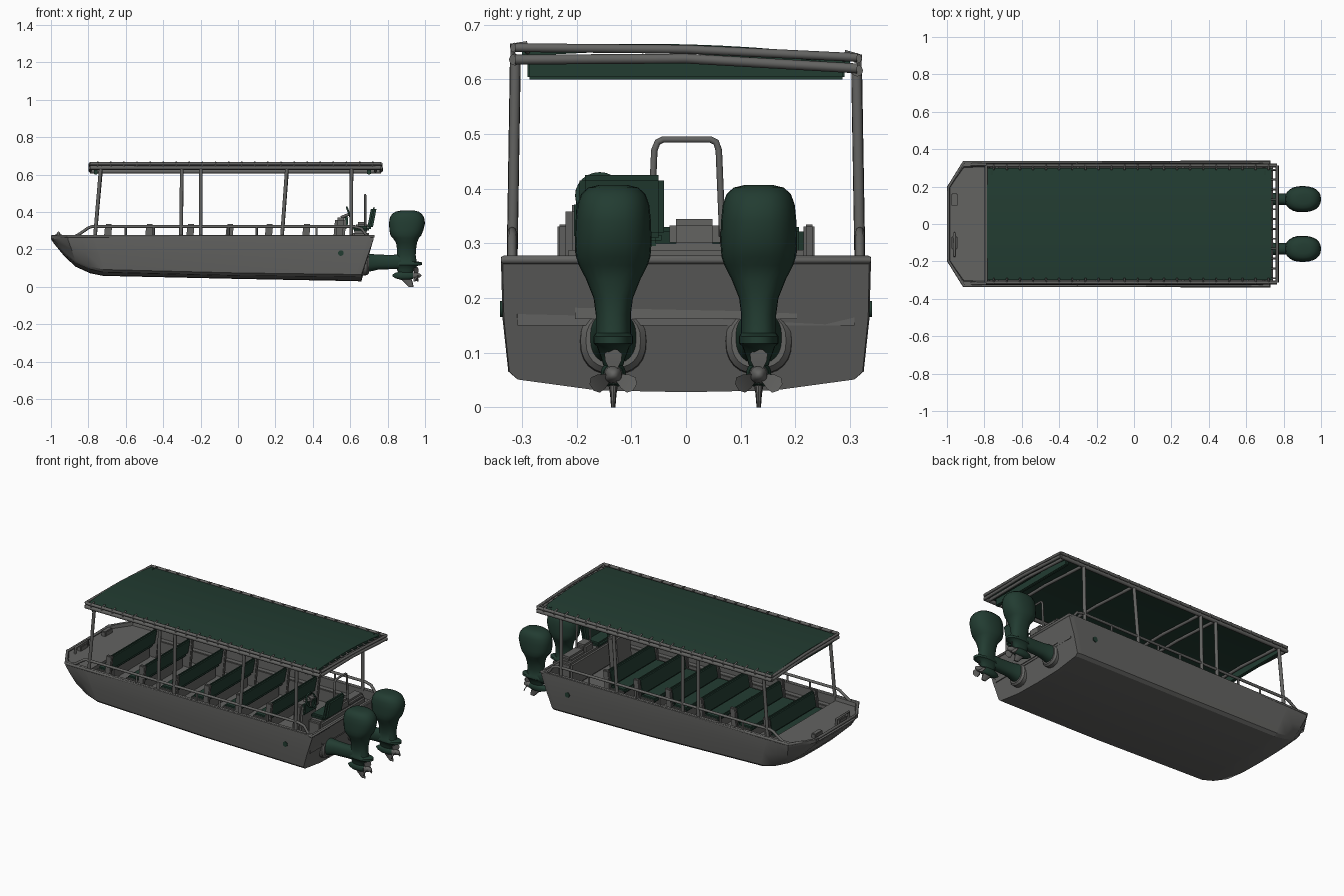
import bpy, bmesh, math
from mathutils import Vector, Matrix

if "Cube" in bpy.data.objects:
    bpy.data.objects.remove(bpy.data.objects["Cube"])


def material(name, rgb):
    m = bpy.data.materials.new(name)
    m.diffuse_color = (*rgb, 1)
    m.use_nodes = True
    m.node_tree.nodes["Principled BSDF"].inputs["Base Color"].default_value = m.diffuse_color
    return m


GREY = material("metal grey", (0.125, 0.125, 0.12))
GREEN = material("dark green", (0.016, 0.045, 0.031))


def finish(ob, mat, angle=35):
    ob.data.materials.clear()
    ob.data.materials.append(mat)
    bpy.ops.object.select_all(action='DESELECT')
    ob.select_set(True)
    bpy.context.view_layer.objects.active = ob
    bpy.ops.object.shade_smooth_by_angle(angle=math.radians(angle))
    return ob


def from_bmesh(name, bm, mat, angle=35):
    bmesh.ops.recalc_face_normals(bm, faces=bm.faces)
    me = bpy.data.meshes.new(name)
    bm.to_mesh(me)
    bm.free()
    ob = bpy.data.objects.new(name, me)
    bpy.context.collection.objects.link(ob)
    return finish(ob, mat, angle)


def loft(name, rings, mat, angle=35):
    bm = bmesh.new()
    vs = [[bm.verts.new(p) for p in r] for r in rings]
    n = len(rings[0])
    for a, b in zip(vs, vs[1:]):
        for i in range(n):
            j = (i + 1) % n
            bm.faces.new((a[i], a[j], b[j], b[i]))
    bm.faces.new(vs[0])
    bm.faces.new(vs[-1])
    return from_bmesh(name, bm, mat, angle)


def box(name, lo, hi, mat, lean=0, bevel=0.004):
    """Box from corner to corner; lean moves the top along x."""
    bm = bmesh.new()
    bmesh.ops.create_cube(bm, size=1)
    for v in bm.verts:
        top = v.co.z > 0
        v.co = Vector([(lo[i] + hi[i]) / 2 + v.co[i] * (hi[i] - lo[i]) for i in range(3)])
        v.co.x += lean if top else 0
    bmesh.ops.bevel(bm, geom=bm.edges[:], offset=bevel, segments=2, affect='EDGES')
    return from_bmesh(name, bm, mat)


def tube(name, pts, r, mat=GREY, closed=False):
    cu = bpy.data.curves.new(name, 'CURVE')
    cu.dimensions = '3D'
    cu.bevel_depth, cu.bevel_resolution, cu.use_fill_caps = r, 2, True
    s = cu.splines.new('POLY')
    s.points.add(len(pts) - 1)
    for p, c in zip(s.points, pts):
        p.co = (*c, 1)
    s.use_cyclic_u = closed
    ob = bpy.data.objects.new(name, cu)
    bpy.context.collection.objects.link(ob)
    bpy.ops.object.select_all(action='DESELECT')
    ob.select_set(True)
    bpy.context.view_layer.objects.active = ob
    bpy.ops.object.convert(target='MESH')
    return finish(bpy.context.view_layer.objects.active, mat, 50)


# Hull with open cockpit: top x, bottom x, top half width, chine half width, keel z, chine z, floor z
stations = [
    (-1.00, -0.99, .200, .190, .238, .243, .255),
    (-0.955, -0.93, .268, .245, .165, .180, .255),
    (-0.91, -0.87, .332, .285, .108, .130, .255),
    (-0.84, -0.79, .334, .305, .072, .098, .255),
    (-0.775, -0.72, .335, .314, .058, .082, .255),
    (-0.77, -0.715, .335, .314, .058, .082, .150),
    (0.0, 0.0, .338, .323, .042, .064, .150),
    (0.695, 0.63, .338, .325, .030, .056, .150),
    (0.70, 0.635, .338, .325, .030, .056, .268),
    (0.725, 0.66, .335, .323, .028, .055, .268)]
rings = []
for xt, xb, wt, wb, kz, cz, fz in stations:
    half = [(xb, wb * .5, kz + (cz - kz) * .12), (xb, wb * .95, cz - .004), (xb, wb, cz + .01),
            ((xt + xb) / 2, (wt + wb) / 2 + .004, (cz + .27) / 2), (xt, wt, .255), (xt, wt, .275),
            (xt, wt - .025, .275), (xt, wt - .03, fz)]
    rings.append([(xb, 0, kz)] + half + [(xt, 0, fz)] + [(x, -y, z) for x, y, z in reversed(half)])
loft("hull", rings, GREY, 30)

# Rounded gunwale and bow rim
rim = [(-0.91, .330), (0.725, .333)]
loop = [(-1 + .008, .197)] + rim
tube("gunwale_rim", [(x, y, .27) for x, y in loop] + [(x, -y, .27) for x, y in reversed(loop)], .008, GREY, True)

# Bow deck fittings
for y in (.13, -.10):
    box("bow_cleat", (-.975, y - .035, .255), (-.945, y + .035, .285), GREY)
tube("bow_hand_bar", [(-.96, -.17, .255), (-.96, -.17, .29), (-.96, -.05, .29), (-.96, -.05, .255)], .007)


# Bench seats with grey end frames
for x in (-.72, -.50, -.28, -.07, .14, .34):
    box("bench_base", (x - .06, -.20, .15), (x - .005, .20, .215), GREY)
    box("bench_seat", (x - .085, -.215, .215), (x + .01, .215, .24), GREEN, 0, .008)
    box("bench_back", (x, -.215, .235), (x + .022, .215, .33), GREEN, .018, .008)
    for s in (-1, 1):
        box("bench_end", (x - .008, s * .225 - .01, .15), (x + .03, s * .225 + .01, .335), GREY, .018)
        box("bench_side_panel", (x - .085, s * .222 - .006, .15), (x + .01, s * .222 + .006, .235), GREY)

# Side lockers along the hull walls
for s in (-1, 1):
    box("side_ledge", (-.76, s * .295 - .018, .15), (.69, s * .295 + .018, .225), GREY)

# Stern bench, helm console, wheel and helm seat
box("stern_locker", (.61, -.215, .15), (.70, .215, .30), GREY, 0, .012)
box("stern_locker_top", (.63, -.03, .29), (.70, .06, .345), GREY, 0, .012)
box("stern_side_box", (.63, .05, .29), (.70, .20, .325), GREY, 0, .012)
box("helm_console", (.50, -.22, .15), (.56, -.07, .37), GREY, .02, .012)
box("console_panel", (.565, -.205, .31), (.585, -.09, .375), GREEN, .005)
box("helm_seat_cushion", (.61, -.19, .295), (.70, -.045, .325), GREEN, 0, .01)
box("helm_seat_back", (.69, -.195, .31), (.72, -.04, .425), GREEN, .022, .01)
wheel = Matrix.Translation((.595, -.158, .388)) @ Matrix.Rotation(math.radians(-20), 4, 'Y')
circle = [(0, .04 * math.cos(a), .04 * math.sin(a)) for a in [k * math.tau / 24 for k in range(24)]]
tube("steering_wheel", [wheel @ Vector(p) for p in circle], .005, GREEN, True)
for k in (0, 8, 16):
    tube("wheel_spoke", [wheel @ Vector((0, 0, 0)), wheel @ Vector(circle[k])], .004)
tube("steering_column", [wheel @ Vector((0, 0, 0)), (.55, -.158, .37)], .008)
hoop = [(-.066, .28), (-.058, .47), (-.052, .485), (-.042, .49), (.045, .49), (.055, .485), (.06, .47), (.068, .28)]
tube("stern_hoop", [(.68, y, z) for y, z in hoop], .006)

# Side rails and canopy posts
for s in (-1, 1):
    y = s * .318
    tube("side_rail", [(-.87, y, .27), (-.85, y, .28), (-.80, y, .315), (-.78, y, .322), (.62, y, .322),
                       (.66, y, .312), (.69, y, .27)], .008)
    for x in (-.60, -.45, -.05, .10, .42):
        tube("rail_stanchion", [(x, y, .27), (x, y, .322)], .006)
    for xb, xt in ((-.765, -.733), (-.305, -.30), (-.20, -.198), (.235, .262), (.605, .607)):
        tube("canopy_post", [(xb, y, .265), (xt, s * .312, .63 - s * .012)], .010)
    # Perimeter frame sides
    for z, r in ((.626, .011), (.648, .009)):
        tube("roof_side_tube", [(-.79, s * .313, z - s * .010), (.765, s * .313, z - s * .010)], r)
    for k in range(22):
        x = -.75 + k * .07
        tube("canopy_lashing", [(x, s * .29, .657 - s * .008), (x, s * .318, .652 - s * .01),
                                (x, s * .315, .625 - s * .01)], .005)


# Canopy cloth: gently crowned sheet, slightly tilted
def crown(y):
    return .664 - .016 * (y / .3) ** 2 - .025 * y


ys = [-.30 + .06 * k for k in range(11)]
loft("canopy", [[(x, y, crown(y)) for y in ys] + [(x, y, crown(y) - .014) for y in reversed(ys)]
                for x in (-.785, 0, .735)], GREEN)
for x in (-.77, .69):
    box("canopy_valance", (x, -.29, .600), (x + .02, .29, .645), GREEN)

# Roof cross tubes
for x in (-.79, -.733, -.30, -.198, .262, .607, .735, .765):
    tube("roof_cross_tube", [(x, -.313, .636), (x, 0, .638), (x, .313, .620)], .009)
for x in (-.79, .765):
    tube("roof_end_tube", [(x, -.313, .658), (x, 0, .655), (x, .313, .640)], .008)
for k in range(12):
    y = -.29 + k * .0527
    tube("roof_end_tie", [(.73, y, crown(y) - .006), (.768, y, .650 - .025 * y)], .005)


def oval(c, ra, rb, axis, n=24):
    """Ring of points: axis 'z' gives x/y radii, axis 'x' gives y/z radii; slightly squared."""
    out = []
    for k in range(n):
        a = k * math.tau / n
        u, v = [math.copysign(abs(t) ** .85, t) for t in (math.cos(a), math.sin(a))]
        d = (ra * u, rb * v, 0) if axis == 'z' else (0, ra * u, rb * v)
        out.append(Vector(c) + Vector(d))
    return out


# Twin outboard motors: z, x min, x max, half width
cowl = [(.07, .86, .93, .016), (.09, .85, .94, .022), (.112, .845, .96, .03), (.117, .835, .985, .036),
        (.130, .835, .985, .036), (.136, .85, .955, .032), (.17, .85, .95, .032), (.20, .85, .952, .036),
        (.235, .845, .957, .050), (.26, .828, .967, .063), (.275, .815, .98, .068), (.30, .81, .99, .070),
        (.34, .807, 1.0, .069), (.37, .812, .995, .066), (.39, .825, .982, .059), (.402, .845, .965, .046),
        (.407, .87, .945, .025)]
for yc in (-.133, .133):
    loft("motor_body", [oval(((a + b) / 2, yc, z), (b - a) / 2, w, 'z') for z, a, b, w in cowl], GREEN, 45)
    loft("motor_mount_arm", [oval((x, yc, z), ry, rz, 'x') for x, z, ry, rz in (
        (.66, .125, .055, .060), (.70, .128, .042, .048), (.75, .132, .032, .040),
        (.82, .132, .030, .038), (.88, .135, .028, .040))], GREEN, 45)
    loft("mount_flange", [oval((x, yc, .122), r, r, 'x') for x, r in ((.64, .064), (.69, .060), (.70, .05))], GREY)
    loft("gearcase", [oval((x, yc, .06), r, r, 'x') for x, r in (
        (.825, .004), (.84, .014), (.87, .023), (.91, .023), (.935, .018))], GREEN, 50)
    loft("propeller_hub", [oval((x, yc, .06), r, r, 'x') for x, r in (
        (.93, .017), (.955, .015), (.975, .009), (.98, .003))], GREY, 50)
    # Three twisted blades
    for k in range(3):
        turn = Matrix.Translation((.952, yc, .06)) @ Matrix.Rotation(k * math.tau / 3, 4, 'X')
        blade = []
        for r, w, tw in ((.008, .010, 50), (.025, .019, 40), (.038, .019, 32), (.046, .008, 28)):
            dx, dy = w * math.sin(math.radians(tw)), w * math.cos(math.radians(tw))
            blade.append([turn @ Vector(p) for p in (
                (-dx - .002, -dy, r), (-dx + .002, -dy, r), (dx + .002, dy, r), (dx - .002, dy, r))])
        loft("propeller_blade", blade, GREY)
    loft("skeg", [oval((x, yc, z), rx, ry, 'z', 12) for z, x, rx, ry in (
        (.05, .895, .03, .010), (.025, .91, .024, .006), (0, .925, .014, .004))], GREY)

# Round vents on the hull sides near the stern
for s in (-1, 1):
    bm = bmesh.new()
    bmesh.ops.create_cone(bm, cap_ends=True, segments=20, radius1=.015, radius2=.015, depth=.009,
                          matrix=Matrix.Translation((.55, s * .336, .18)) @ Matrix.Rotation(math.pi / 2, 4, 'X'))
    from_bmesh("side_vent", bm, GREEN)
